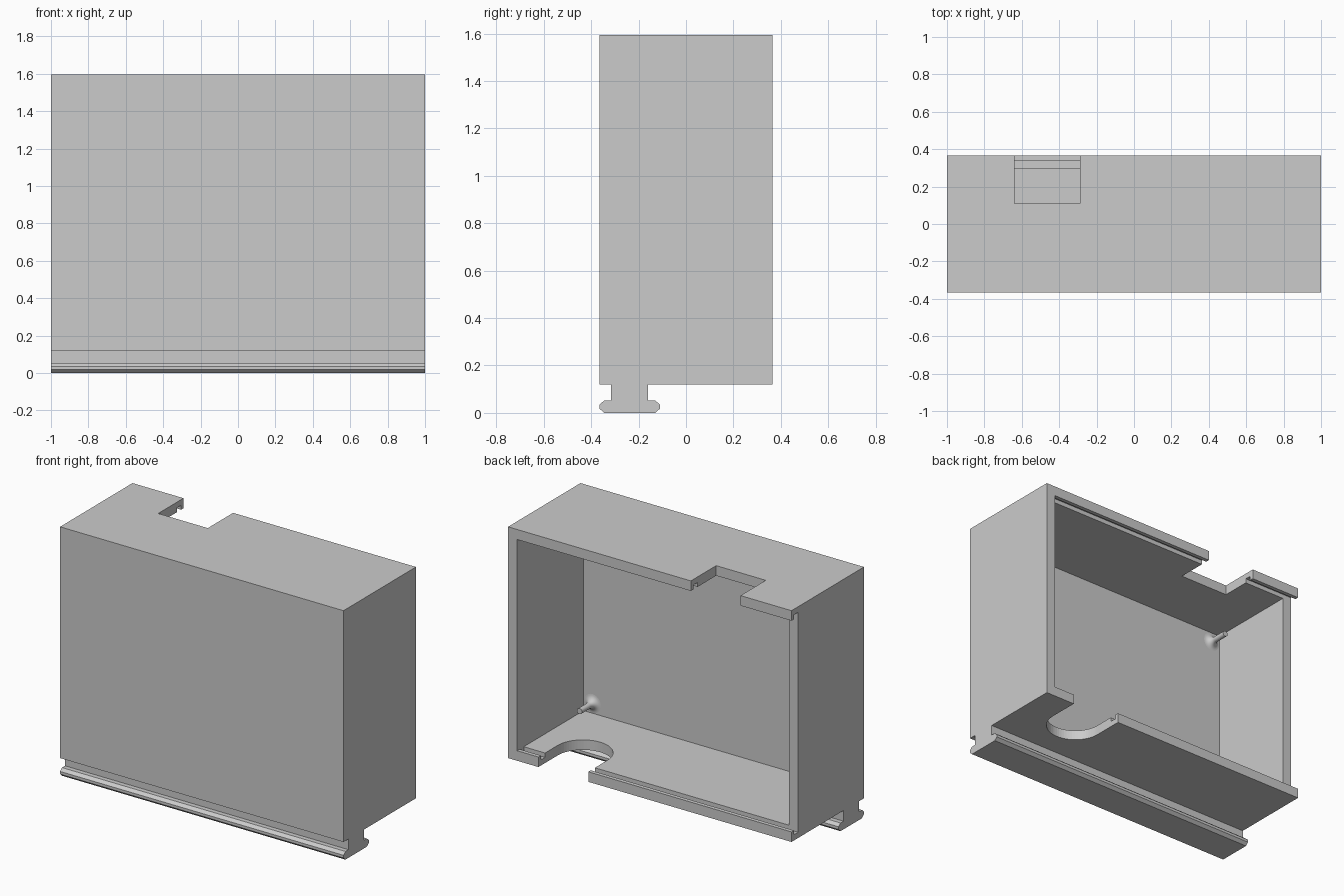
import bpy, bmesh
from math import pi, cos, sin
from mathutils import Matrix

if "Cube" in bpy.data.objects:
    bpy.data.objects.remove(bpy.data.objects["Cube"])

grey = bpy.data.materials.new("light_grey")
grey.use_nodes = True
grey.diffuse_color = (0.6, 0.6, 0.6, 1)
grey.node_tree.nodes["Principled BSDF"].inputs["Base Color"].default_value = (0.6, 0.6, 0.6, 1)

# Overall sizes
HALF_Y, BOTTOM, TOP, WALL = 0.365, 0.12, 1.595, 0.064
INNER_X, INNER_Y = 1 - WALL, -0.305
LOW, HIGH = BOTTOM + WALL, TOP - WALL


def add_object(name, bm):
    bmesh.ops.recalc_face_normals(bm, faces=bm.faces)
    mesh = bpy.data.meshes.new(name)
    bm.to_mesh(mesh)
    bm.free()
    mesh.materials.append(grey)
    obj = bpy.data.objects.new(name, mesh)
    bpy.context.collection.objects.link(obj)
    return obj


def box(name, x0, x1, y0, y1, z0, z1):
    bm = bmesh.new()
    bmesh.ops.create_cube(bm, size=1)
    bmesh.ops.scale(bm, vec=(x1 - x0, y1 - y0, z1 - z0), verts=bm.verts)
    bmesh.ops.translate(bm, vec=((x0 + x1) / 2, (y0 + y1) / 2, (z0 + z1) / 2), verts=bm.verts)
    return add_object(name, bm)


def extrude(name, points, offset):
    bm = bmesh.new()
    face = bm.faces.new([bm.verts.new(p) for p in points])
    result = bmesh.ops.extrude_face_region(bm, geom=[face])
    moved = [g for g in result["geom"] if isinstance(g, bmesh.types.BMVert)]
    bmesh.ops.translate(bm, vec=offset, verts=moved)
    return add_object(name, bm)


def cut(target, cutters):
    for c in cutters:
        c.hide_render = True
        mod = target.modifiers.new(c.name, "BOOLEAN")
        mod.operation, mod.solver, mod.object = "DIFFERENCE", "EXACT", c
    graph = bpy.context.evaluated_depsgraph_get()
    mesh = bpy.data.meshes.new_from_object(target.evaluated_get(graph))
    target.modifiers.clear()
    target.data = mesh
    for c in cutters:
        bpy.data.objects.remove(c)


# Housing: open back, lid groove that runs out at the right end, two cable openings
housing = box("housing", -1, 1, -HALF_Y, HALF_Y, BOTTOM, TOP)
SLOT_X, SLOT_Y, SLOT_R = 0.61, 0.17, 0.176
arc = [(SLOT_X + SLOT_R * cos(pi + pi * i / 32), SLOT_Y + SLOT_R * sin(pi + pi * i / 32), 0)
       for i in range(33)]
slot = arc + [(SLOT_X + SLOT_R, 0.5, 0), (SLOT_X - SLOT_R, 0.5, 0)]
cut(housing, [
    box("cavity_cutter", -INNER_X, INNER_X, INNER_Y, 0.5, LOW, HIGH),
    box("groove_cutter", -1.1, INNER_X, 0.298, 0.34, LOW - 0.028, HIGH + 0.028),
    box("lid_entry_cutter", -1.1, -0.9, 0.298, 0.5, LOW, HIGH),
    box("top_notch_cutter", -0.64, -0.29, 0.11, 0.5, 1.4, 1.7),
    extrude("bottom_slot_cutter", slot, (0, 0, 0.3)),
])

# Mounting rail under the front edge: chamfered foot on a narrower stem
CENTRE = -0.2375
half = [(0.108, 0), (0.1275, 0.018), (0.1275, 0.035), (0.108, 0.052),
        (0.078, 0.052), (0.078, BOTTOM + 0.01)]
outline = half + [(-y, z) for y, z in reversed(half)]
extrude("mounting_rail", [(-1, CENTRE + y, z) for y, z in outline], (2, 0, 0))

# Posts in the inner corners, flaring into the front wall
POST_R, FLARE, LENGTH, INSET = 0.018, 0.042, 0.13, 0.126
curve = [(POST_R + FLARE * (1 - sin(a)), FLARE * (1 - cos(a)))
         for a in (pi / 2 * i / 8 for i in range(9))]
profile = [(POST_R + FLARE, -0.01)] + curve + [(POST_R, LENGTH), (0, LENGTH)]
for side, x in (("right", INSET - 1), ("left", 1 - INSET)):
    for level, z in (("lower", BOTTOM + INSET), ("upper", TOP - INSET)):
        bm = bmesh.new()
        verts = [bm.verts.new((r, h, 0)) for r, h in profile]
        edges = [bm.edges.new(pair) for pair in zip(verts, verts[1:])]
        bmesh.ops.spin(bm, geom=verts + edges, cent=(0, 0, 0), axis=(0, 1, 0),
                       angle=2 * pi, steps=24)
        bmesh.ops.remove_doubles(bm, verts=bm.verts, dist=0.0005)
        bmesh.ops.transform(bm, matrix=Matrix.Translation((x, INNER_Y, z)), verts=bm.verts)
        post = add_object(f"{side}_{level}_post", bm)
        bpy.ops.object.select_all(action="DESELECT")
        post.select_set(True)
        bpy.context.view_layer.objects.active = post
        bpy.ops.object.shade_smooth_by_angle()
